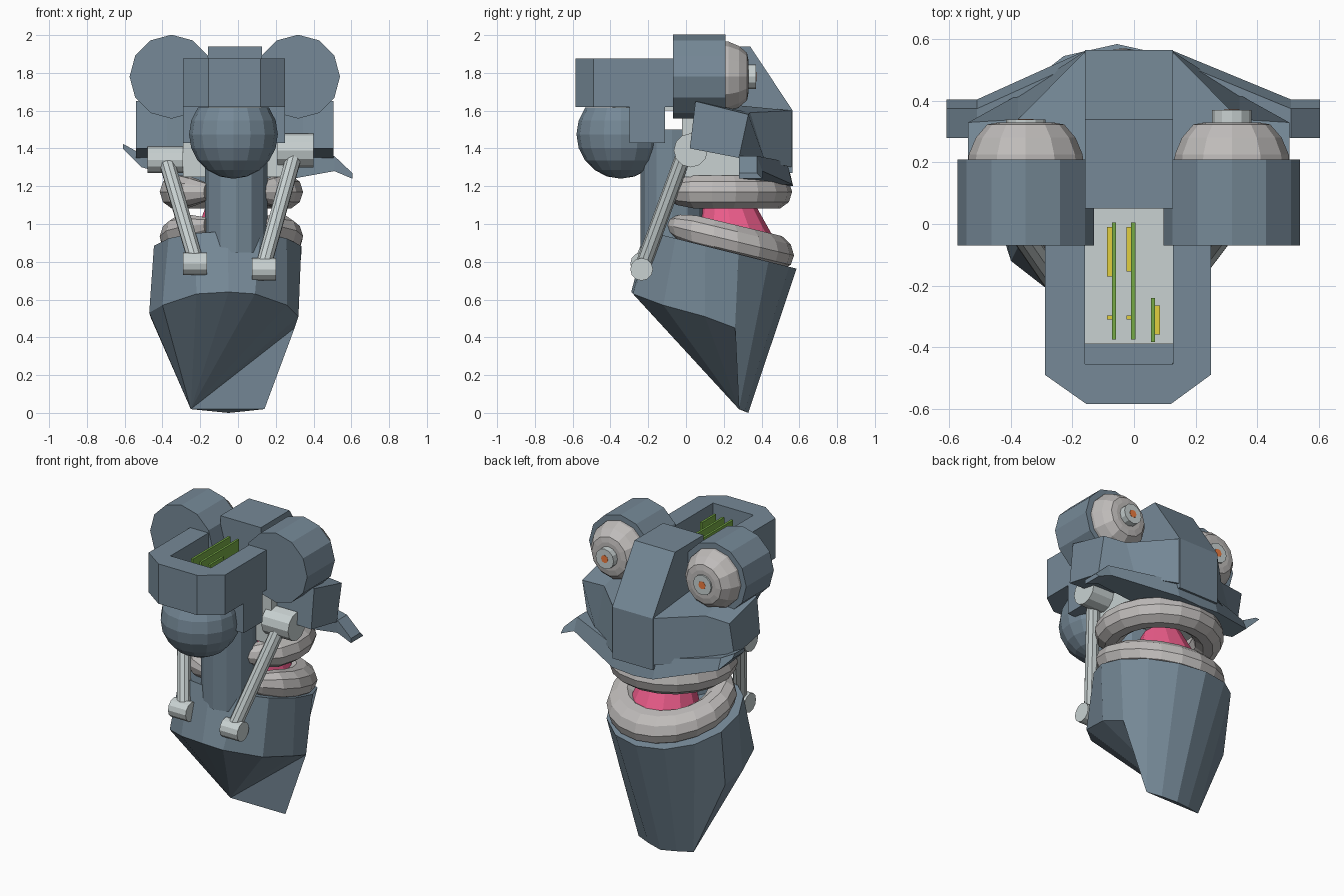
import bpy, bmesh
from math import pi, sin, cos
from mathutils import Vector

if "Cube" in bpy.data.objects:
    bpy.data.objects.remove(bpy.data.objects["Cube"])

CX = -0.017  # symmetry line of the head


def material(name, r, g, b):
    m = bpy.data.materials.new(name)
    m.diffuse_color = (r, g, b, 1)
    m.use_nodes = True
    m.node_tree.nodes["Principled BSDF"].inputs["Base Color"].default_value = m.diffuse_color
    return m


BLUE = material("blue_paint", 0.18, 0.25, 0.31)
METAL = material("light_metal", 0.58, 0.64, 0.64)
GREY = material("warm_grey", 0.52, 0.50, 0.49)
PINK = material("pink", 0.85, 0.11, 0.26)
GREEN = material("board_green", 0.18, 0.40, 0.06)
YELLOW = material("chip_yellow", 0.75, 0.62, 0.05)
ORANGE = material("lens_orange", 0.85, 0.20, 0.05)


def finish(name, bm, mat):
    bmesh.ops.recalc_face_normals(bm, faces=bm.faces)
    me = bpy.data.meshes.new(name)
    bm.to_mesh(me)
    bm.free()
    me.materials.append(mat)
    ob = bpy.data.objects.new(name, me)
    bpy.context.collection.objects.link(ob)
    return ob


def skin(name, rings, mat, fan=None):
    """Bridge equal-sized rings of points and cap both ends (last cap optionally as a fan)."""
    bm = bmesh.new()
    vs = [[bm.verts.new(p) for p in ring] for ring in rings]
    n = len(vs[0])
    for a, b in zip(vs, vs[1:]):
        for i in range(n):
            j = (i + 1) % n
            bm.faces.new((a[i], a[j], b[j], b[i]))
    bm.faces.new(vs[0])
    if fan is None:
        bm.faces.new(vs[-1])
    else:
        for k in range(1, n - 1):
            bm.faces.new((vs[-1][fan], vs[-1][(fan + k) % n], vs[-1][(fan + k + 1) % n]))
    return finish(name, bm, mat)


def lathe(name, a, b, profile, n, mat):
    """Rings of (fraction along a-b, radius)."""
    a, b = Vector(a), Vector(b)
    d = (b - a).normalized()
    u = d.cross(Vector((1, 0, 0)) if abs(d.x) < 0.9 else Vector((0, 1, 0))).normalized()
    v = d.cross(u)
    rings = [[a.lerp(b, t) + (u * cos(2 * pi * i / n) + v * sin(2 * pi * i / n)) * r
              for i in range(n)] for t, r in profile]
    return skin(name, rings, mat)


def cyl(name, a, b, r, n, mat):
    return lathe(name, a, b, [(0, r), (1, r)], n, mat)


def box(name, x0, x1, y0, y1, z0, z1, mat):
    return skin(name, [[(x0, y0, z), (x1, y0, z), (x1, y1, z), (x0, y1, z)] for z in (z0, z1)], mat)


# Jaw: tilted rim on top lofted to a wedge-shaped chin below
rim = [(-0.055 + 0.40 * sin(2 * pi * i / 14), 0.19 - 0.395 * cos(2 * pi * i / 14)) for i in range(14)]
chin = [(-0.05, -0.29, 0.64), (0.09, -0.28, 0.63), (0.26, -0.12, 0.57), (0.32, 0.10, 0.51),
        (0.30, 0.26, 0.45), (0.14, 0.28, 0.02), (0.05, 0.31, 0.01), (-0.05, 0.33, 0.0),
        (-0.15, 0.31, 0.01), (-0.25, 0.28, 0.02), (-0.46, 0.26, 0.50), (-0.47, 0.10, 0.53),
        (-0.40, -0.12, 0.57), (-0.22, -0.26, 0.63)]
skin("jaw", [[(x, y, 0.96 - (y + 0.2) * 0.25) for x, y in rim], chin], BLUE, fan=9)

# Neck column
cyl("neck", (-0.01, -0.075, 0.85), (-0.01, -0.075, 1.5), 0.165, 12, BLUE)


# Lips: open rings tapering at the back
def lip(name, cy, z, slope):
    rings = []
    for k in range(17):
        t = k / 16
        ang = 0.45 + t * (2 * pi - 0.9)
        r = 0.092 * min(1, 0.5 + 5 * min(t, 1 - t))
        out = Vector((sin(ang), -cos(ang), 0))
        c = Vector((-0.035, cy, z)) + out * 0.29
        ring = [c + out * r * cos(q * pi / 5) + Vector((0, 0, r * sin(q * pi / 5))) for q in range(10)]
        for p in ring:
            p.z += slope * (p.y - cy)
        rings.append(ring)
    skin(name, rings, GREY)


lip("upper_lip", 0.18, 1.17, 0)
lip("lower_lip", 0.19, 0.925, -0.24)
lathe("tongue", (-0.03, 0.26, 0.85), (-0.03, 0.21, 1.15), [(0, 0.23), (1, 0.12)], 12, PINK)

# Head core and snout
box("head_core", -0.29, 0.25, -0.02, 0.30, 1.25, 1.60, METAL)
snout = [(0.05, 1.94), (0.34, 1.94), (0.565, 1.6), (0.565, 1.27), (0.05, 1.32)]
skin("snout", [[(x, y, z) for y, z in snout] for x in (-0.16, 0.127)], BLUE)

# Cheeks and eyes, one per side; cheek stations: x, then back-low, front-low, front-high, back-high
for s, side in ((-1, "left"), (1, "right")):
    cheek = [(0.14, (0.04, 1.40), (0.563, 1.30), (0.563, 1.60), (0.05, 1.65)),
             (0.36, (0.03, 1.40), (0.42, 1.33), (0.34, 1.59), (0.05, 1.65)),
             (0.522, (0.02, 1.40), (0.28, 1.35), (0.33, 1.58), (0.05, 1.65))]
    skin(side + "_cheek", [[(CX + s * x, y, z) for y, z in q] for x, *q in cheek], BLUE)
    ex, ez = CX + s * 0.335, 1.78
    cyl(side + "_eye_housing", (ex, -0.07, ez), (ex, 0.21, ez), 0.222, 12, BLUE)
    lathe(side + "_eyeball", (ex, 0.2, ez), (ex, 0.33, ez),
          [(0, 0.187), (0.2, 0.185), (0.62, 0.162), (0.95, 0.125), (1, 0.09)], 12, GREY)
    py = 0.37 if s > 0 else 0.34
    cyl(side + "_pupil", (ex, 0.3, ez), (ex, py, ez), 0.064, 12, METAL)
    cyl(side + "_lens", (ex, py - 0.01, ez), (ex, py + 0.002, ez), 0.025, 8, ORANGE)

# Crooked upper plate: x, back y, front y, bottom z, top z
plate = [(-0.61, 0.28, 0.405, 1.40, 1.425), (-0.51, 0.28, 0.405, 1.30, 1.37),
         (-0.16, 0.32, 0.563, 1.21, 1.33), (-0.03, 0.33, 0.567, 1.20, 1.33),
         (0.127, 0.32, 0.563, 1.21, 1.33), (0.51, 0.28, 0.405, 1.28, 1.36),
         (0.605, 0.28, 0.405, 1.24, 1.27)]
skin("face_plate", [[(x, a, z0), (x, b, z0), (x, b - 0.03, z1), (x, a, z1)]
                    for x, a, b, z0, z1 in plate], BLUE)

# Open electronics box at the back of the head (U-shaped wall)
wall = [(-0.29, 0.1), (-0.29, -0.49), (-0.155, -0.585), (0.12, -0.585), (0.25, -0.49), (0.25, 0.1),
        (0.127, 0.1), (0.127, -0.455), (-0.16, -0.455), (-0.16, 0.1)]
skin("electronics_box", [[(x, y, z) for x, y in wall] for z in (1.62, 1.875)], BLUE)
box("box_floor", -0.16, 0.127, -0.39, 0.06, 1.60, 1.64, METAL)
box("box_support", -0.29, 0.25, -0.30, -0.11, 1.43, 1.62, BLUE)

# Circuit boards with chips: x, y range, chip side, chips
boards = [(-0.065, -0.375, 0.005, -1, ((-0.17, -0.01), (-0.31, -0.297))),
          (-0.002, -0.375, 0.005, -1, ((-0.155, -0.01), (-0.31, -0.297))),
          (0.062, -0.383, -0.24, 1, ((-0.36, -0.265),))]
for i, (x, y0, y1, s, chips) in enumerate(boards):
    box(f"circuit_board_{i}", x - 0.007, x + 0.007, y0, y1, 1.64, 1.85, GREEN)
    for j, (c0, c1) in enumerate(chips):
        xs = sorted((x + s * 0.006, x + s * 0.022))
        box(f"chip_{i}_{j}", xs[0], xs[1], c0, c1, 1.69, 1.80, YELLOW)

# Ball under the electronics box, cut flat at the floor
ball = [(0.5 - 0.5 * cos(pi * k / 10), max(0.001, 0.235 * sin(pi * k / 10))) for k in range(8)]
lathe("rear_ball", (-0.024, -0.345, 1.24), (-0.024, -0.345, 1.71), ball + [(0.8, 0.188)], 16, BLUE)

# Jaw pistons: top hinge x range and z, bottom hinge x range and z, rod ends x
pistons = [("left", -0.48, -0.29, 1.34, -0.29, -0.165, 0.79, -0.375, -0.22),
           ("right", 0.21, 0.40, 1.39, 0.075, 0.20, 0.76, 0.30, 0.13)]
for side, a0, a1, az, b0, b1, bz, rt, rb in pistons:
    r = 0.07 if side == "left" else 0.09
    cyl(side + "_top_hinge", (a0, 0.025, az), (a1, 0.025, az), r, 12, METAL)
    cyl(side + "_bottom_hinge", (b0, -0.235, bz), (b1, -0.235, bz), 0.06, 12, METAL)
    cyl(side + "_piston_rod", (rt, -0.01, az - 0.02), (rb, -0.235, bz), 0.042, 10, METAL)
